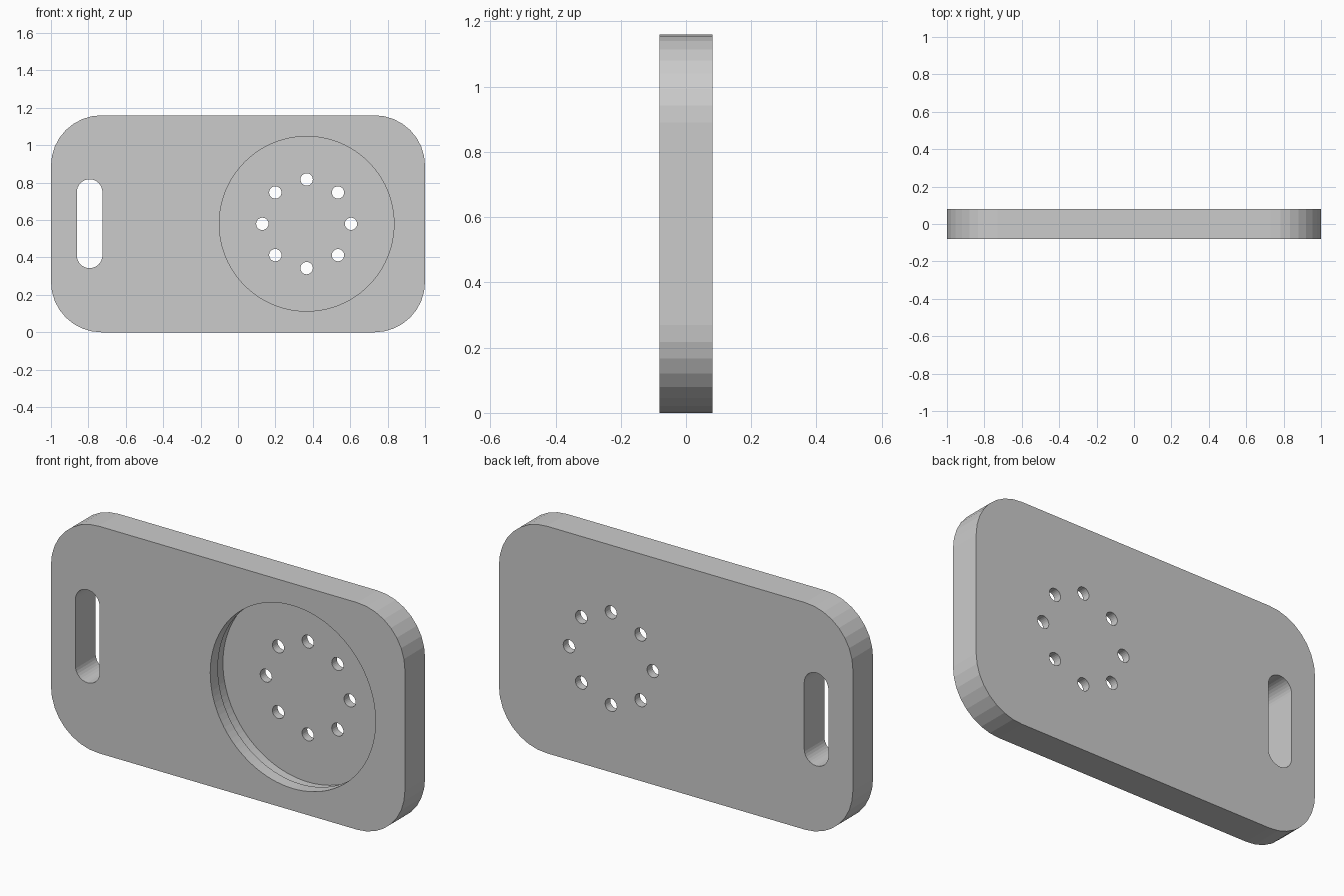
import bpy, bmesh
from math import sin, cos, pi

if "Cube" in bpy.data.objects:
    bpy.data.objects.remove(bpy.data.objects["Cube"])

HALF_T = 0.0815          # half plate thickness
CX, CZ = 0.367, 0.58     # recess centre


def rounded_rect(x0, x1, z0, z1, r, seg):
    """Outline with round corners, counter-clockwise in x/z."""
    pts = []
    corners = [(x1 - r, z1 - r), (x0 + r, z1 - r), (x0 + r, z0 + r), (x1 - r, z0 + r)]
    for k, (cx, cz) in enumerate(corners):
        for i in range(seg + 1):
            a = (k + i / seg) * pi / 2
            pts.append((cx + r * cos(a), cz + r * sin(a)))
    return pts


def circle(cx, cz, r, n):
    return [(cx + r * cos(2 * pi * i / n), cz + r * sin(2 * pi * i / n)) for i in range(n)]


def loft(name, sections):
    """Solid through a list of (outline, y) sections, front to back."""
    bm = bmesh.new()
    rings = [[bm.verts.new((x, y, z)) for x, z in pts] for pts, y in sections]
    n = len(rings[0])
    for a, b in zip(rings, rings[1:]):
        for i in range(n):
            j = (i + 1) % n
            bm.faces.new((a[i], a[j], b[j], b[i]))
    bm.faces.new(rings[0])
    bm.faces.new(rings[-1])
    bmesh.ops.remove_doubles(bm, verts=bm.verts, dist=1e-5)
    bmesh.ops.recalc_face_normals(bm, faces=bm.faces)
    mesh = bpy.data.meshes.new(name)
    bm.to_mesh(mesh)
    bm.free()
    obj = bpy.data.objects.new(name, mesh)
    bpy.context.collection.objects.link(obj)
    return obj


def cut(target, cutter):
    mod = target.modifiers.new(cutter.name, 'BOOLEAN')
    mod.operation, mod.solver, mod.object = 'DIFFERENCE', 'EXACT', cutter
    cutter.hide_render = True
    cutter.hide_set(True)


# plate with rounded corners
plate = loft("plate", [(rounded_rect(-1, 1, 0, 1.16, 0.27, 8), y) for y in (-HALF_T, HALF_T)])

# strap slot
cut(plate, loft("slot_cutter", [(rounded_rect(-0.862, -0.725, 0.343, 0.818, 0.0684, 8), y)
                                for y in (-0.2, 0.2)]))

# round recess with a retaining lip and a wider groove behind it
profile = [(0.467, -0.2), (0.467, -0.02), (0.48, -0.01), (0.48, 0.04)]
cut(plate, loft("recess_cutter", [(circle(CX, CZ, r, 96), y) for r, y in profile]))

# ring of small holes through the recess floor
for k in range(8):
    a = k * pi / 4
    hole = circle(CX + 0.237 * cos(a), CZ + 0.237 * sin(a), 0.033, 24)
    cut(plate, loft(f"hole_cutter_{k + 1}", [(hole, y) for y in (-0.2, 0.2)]))
